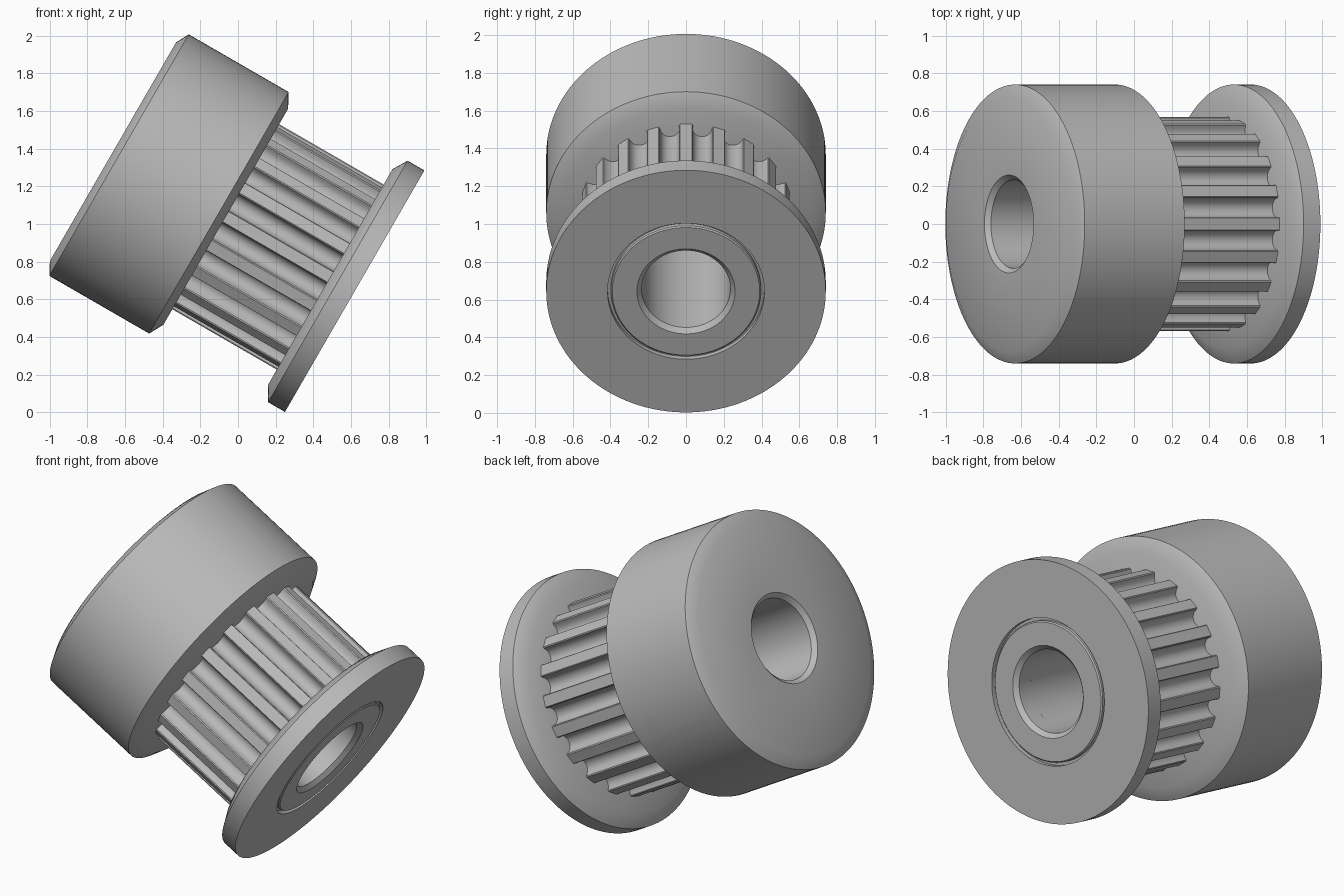
import bpy, bmesh, math
from mathutils import Matrix, Vector

if "Cube" in bpy.data.objects:
    bpy.data.objects.remove(bpy.data.objects["Cube"])

# Shaft frame: local z runs along the tilted shaft, local x points up and outward
TILT = Matrix(((0.5, 0, 0.866025, 0.433),
               (0, -1, 0, 0),
               (0.866025, 0, -0.5, 0.751),
               (0, 0, 0, 1)))
BORE = 0.235

metal = bpy.data.materials.new("grey_metal")
metal.diffuse_color = (0.5, 0.5, 0.5, 1)
metal.use_nodes = True
metal.node_tree.nodes["Principled BSDF"].inputs["Base Color"].default_value = metal.diffuse_color


def finish(name, bm, matrix):
    bmesh.ops.remove_doubles(bm, verts=bm.verts, dist=1e-5)
    bmesh.ops.recalc_face_normals(bm, faces=bm.faces)
    bm.transform(matrix)
    bmesh.ops.recalc_face_normals(bm, faces=bm.faces)
    mesh = bpy.data.meshes.new(name)
    bm.to_mesh(mesh)
    bm.free()
    mesh.materials.append(metal)
    obj = bpy.data.objects.new(name, mesh)
    bpy.context.collection.objects.link(obj)
    return obj


def lathe(name, profile, matrix=TILT, steps=128):
    """Spin a closed (radius, height) outline around local z."""
    bm = bmesh.new()
    rings = []
    for i in range(steps):
        a = 2 * math.pi * i / steps
        rings.append([bm.verts.new((r * math.cos(a), r * math.sin(a), z)) for r, z in profile])
    n = len(profile)
    for i in range(steps):
        p, q = rings[i], rings[(i + 1) % steps]
        for j in range(n):
            k = (j + 1) % n
            if profile[j][0] or profile[k][0]:
                bm.faces.new((p[j], q[j], q[k], p[k]))
    return finish(name, bm, matrix)


def cut(obj, cutters):
    """Subtract the cutters, bake the result and delete them."""
    for c in cutters:
        mod = obj.modifiers.new("cut", 'BOOLEAN')
        mod.operation = 'DIFFERENCE'
        mod.solver = 'EXACT'
        mod.object = c
        c.hide_render = True
    bpy.context.view_layer.update()
    graph = bpy.context.evaluated_depsgraph_get()
    mesh = bpy.data.meshes.new_from_object(obj.evaluated_get(graph))
    obj.modifiers.clear()
    obj.data = mesh
    for c in cutters:
        bpy.data.objects.remove(c)


# Hub with dished edges and a chamfered bore
hub = lathe("hub", [
    (0.26, -1.266), (0.67, -1.266), (0.74, -1.229), (0.74, -0.617),
    (0.662, -0.575), (BORE, -0.575), (BORE, -1.241)])

# Two set screws a quarter turn apart, in countersunk radial holes
hole_cutters = []
for i, angle in enumerate((165, 255)):
    frame = (TILT @ Matrix.Translation((0, 0, -0.897))
             @ Matrix.Rotation(math.radians(angle), 4, 'Z')
             @ Matrix.Rotation(math.pi / 2, 4, 'Y'))
    hole_cutters.append(lathe("hole_cutter", [
        (0, 0.05), (0.139, 0.05), (0.139, 0.675), (0.264, 0.80), (0, 0.80)], frame, 48))
    screw = lathe("set_screw_%d" % (i + 1), [
        (0, 0.25), (0.12, 0.25), (0.1385, 0.27), (0.1385, 0.65),
        (0.122, 0.667), (0, 0.667)], frame, 48)
    socket = lathe("socket_cutter", [
        (0, 0.55), (0.08, 0.55), (0.08, 0.75), (0, 0.75)], frame, 6)
    cut(screw, [socket])
cut(hub, hole_cutters)

# Toothed belt drum: 20 teeth separated by round-bottomed grooves
outline = []
for k in range(20):
    mid = math.radians(18 * k + 9)
    groove = [(0.565, -0.058), (0.560, -0.0525)]
    for s in range(11):
        a = math.pi * s / 10
        groove.append((0.547 - 0.051 * math.sin(a), -0.051 * math.cos(a)))
    groove += [(0.560, 0.0525), (0.565, 0.058)]
    for r, w in groove:
        outline.append((r * math.cos(mid) - w * math.sin(mid),
                        r * math.sin(mid) + w * math.cos(mid)))
    tip = math.radians(18 * k + 18)
    outline.append((0.567 * math.cos(tip), 0.567 * math.sin(tip)))

bm = bmesh.new()
loops = []
for radius, z in ((None, -0.60), (None, 0.09), (BORE, 0.09), (BORE, -0.60)):
    loop = []
    for x, y in outline:
        v = Vector((x, y))
        if radius:
            v = v.normalized() * radius
        loop.append(bm.verts.new((v.x, v.y, z)))
    loops.append(loop)
count = len(outline)
for a in range(4):
    p, q = loops[a], loops[(a + 1) % 4]
    for i in range(count):
        j = (i + 1) % count
        bm.faces.new((p[i], p[j], q[j], q[i]))
finish("toothed_drum", bm, TILT)

# Belt guide flange, bevelled on the belt side, with a thin ring groove
lathe("end_flange", [
    (0.38, 0.065), (0.662, 0.065), (0.74, 0.112), (0.74, 0.215),
    (0.415, 0.215), (0.415, 0.185), (0.38, 0.185)])

# Sleeve end inside the flange, with a chamfered bore
lathe("bore_sleeve", [
    (BORE, 0.07), (0.397, 0.07), (0.397, 0.208), (0.39, 0.215),
    (0.26, 0.215), (BORE, 0.19)])

# Smooth shading with crisp edges
for obj in bpy.context.collection.objects:
    obj.select_set(True)
    bpy.context.view_layer.objects.active = obj
bpy.ops.object.shade_smooth_by_angle(angle=math.radians(38))
